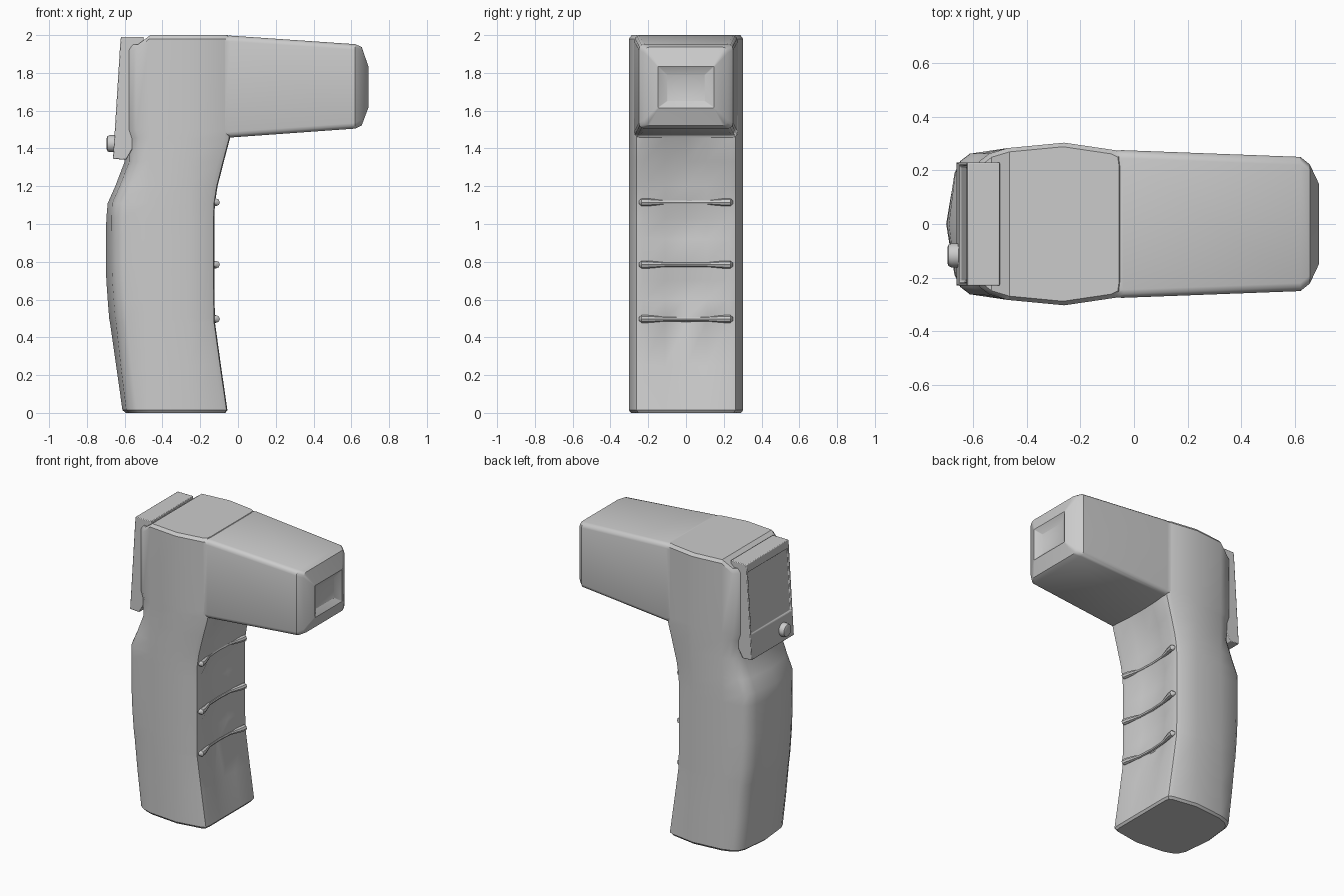
import bpy, bmesh, math

if "Cube" in bpy.data.objects:
    bpy.data.objects.remove(bpy.data.objects["Cube"])


def make_object(name, bm):
    bmesh.ops.recalc_face_normals(bm, faces=bm.faces)
    mesh = bpy.data.meshes.new(name)
    bm.to_mesh(mesh)
    bm.free()
    ob = bpy.data.objects.new(name, mesh)
    bpy.context.collection.objects.link(ob)
    return ob


def smooth(ob, angle=30):
    bpy.ops.object.select_all(action='DESELECT')
    ob.select_set(True)
    bpy.context.view_layer.objects.active = ob
    bpy.ops.object.shade_smooth_by_angle(angle=math.radians(angle))


def loft(bm, rings):
    loops = [[bm.verts.new(p) for p in ring] for ring in rings]
    n = len(loops[0])
    for a, b in zip(loops, loops[1:]):
        for i in range(n):
            j = (i + 1) % n
            bm.faces.new((a[i], a[j], b[j], b[i]))
    return loops


def strip_cap(bm, loop):
    # loop[0] and loop[n/2] lie on the mirror plane
    n = len(loop)
    bm.faces.new((loop[0], loop[1], loop[-1]))
    for i in range(1, n // 2 - 1):
        bm.faces.new((loop[i], loop[i + 1], loop[n - i - 1], loop[n - i]))
    bm.faces.new((loop[n // 2 - 1], loop[n // 2], loop[n // 2 + 1]))


# Handle and head: horizontal sections, mirrored in y
def handle_ring(z, front, back, groove, ridge, inset=1.0, drop=0.0):
    half = [(front - groove, 0), (front - groove * 0.75, 0.11), (front, 0.225),
            (front - 0.005, 0.262), (front - 0.03, 0.275), (-0.26, 0.303),
            (-0.47, 0.283), (back + ridge + 0.05, 0.262),
            (back + ridge + 0.015, 0.235), (back + ridge * 0.8, 0.19), (back, 0)]
    full = half + [(x, -y) for x, y in reversed(half[1:-1])]
    return [((x + 0.35) * inset - 0.35, y * inset,
             z - (drop if x < -0.48 else 0)) for x, y in full]


sections = [  # z, front, back, finger groove depth, back ridge height
    (0.0, -0.055, -0.605, 0.0, 0.025, 0.96), (0.015, -0.056, -0.612, 0.0, 0.025),
    (0.25, -0.09, -0.645, 0.015, 0.03), (0.48, -0.122, -0.678, 0.035, 0.04),
    (0.50, -0.122, -0.682, 0.02, 0.04), (0.60, -0.124, -0.69, 0.035, 0.04),
    (0.70, -0.125, -0.697, 0.05, 0.04), (0.79, -0.125, -0.70, 0.02, 0.04),
    (0.92, -0.125, -0.70, 0.04, 0.04), (1.03, -0.125, -0.697, 0.05, 0.035),
    (1.11, -0.122, -0.69, 0.02, 0.03), (1.20, -0.108, -0.65, 0.03, 0.03),
    (1.33, -0.075, -0.60, 0.04, 0.03), (1.455, -0.042, -0.595, 0.02, 0.02),
    (1.50, -0.04, -0.60, 0.0, 0.01), (1.98, -0.04, -0.60, 0.0, 0.01, 1.0, 0.06),
    (2.0, -0.04, -0.60, 0.0, 0.01, 0.95, 0.05)]
bm = bmesh.new()
loops = loft(bm, [handle_ring(*s) for s in sections])
strip_cap(bm, loops[0])
strip_cap(bm, loops[-1])
body = make_object("body", bm)


# Barrel: rounded rectangles along x, ending in a shallow recess
def barrel_ring(x, z0, z1, hw, r):
    pts = []
    for cy, cz, start in ((hw - r, z1 - r, 0), (r - hw, z1 - r, 90),
                          (r - hw, z0 + r, 180), (hw - r, z0 + r, 270)):
        for k in range(4):
            a = math.radians(start + 30 * k)
            pts.append((x, cy + r * math.cos(a), cz + r * math.sin(a)))
    return pts


bm = bmesh.new()
loops = loft(bm, [barrel_ring(*s) for s in (
    (-0.09, 1.47, 1.995, 0.274, 0.03), (-0.04, 1.458, 1.997, 0.275, 0.03),
    (0.62, 1.505, 1.952, 0.25, 0.03), (0.655, 1.522, 1.937, 0.222, 0.03),
    (0.69, 1.615, 1.835, 0.148, 0.004), (0.662, 1.65, 1.79, 0.10, 0.003))])
bm.faces.new(loops[0])
bm.faces.new(loops[-1])
barrel = make_object("barrel", bm)

# Join barrel and body into one skin
union = body.modifiers.new("join", 'BOOLEAN')
union.operation = 'UNION'
union.solver = 'EXACT'
union.object = barrel
bpy.ops.object.select_all(action='DESELECT')
body.select_set(True)
bpy.context.view_layer.objects.active = body
bpy.ops.object.modifier_apply(modifier="join")
bpy.data.objects.remove(barrel)
smooth(body)

# Finger ridges: thin lips that dip toward the middle
for i, z in enumerate((0.497, 0.785, 1.115)):
    bm = bmesh.new()
    rings = []
    for y, x, h in ((-0.25, -0.125, 0.008), (-0.235, -0.116, 0.02), (-0.2, -0.121, 0.02),
                    (-0.11, -0.144, 0.012), (0, -0.15, 0.012), (0.11, -0.144, 0.012),
                    (0.2, -0.121, 0.02), (0.235, -0.116, 0.02), (0.25, -0.125, 0.008)):
        rings.append([(x + h * math.cos(k * math.pi / 4), y,
                       z + h * math.sin(k * math.pi / 4)) for k in range(8)])
    loops = loft(bm, rings)
    bm.faces.new(loops[0])
    bm.faces.new(loops[-1])
    smooth(make_object("finger_ridge_%d" % (i + 1), bm), 40)

# Display housing on the back, with a sunken screen
profile = [(-0.62, 1.99), (-0.624, 1.95), (-0.652, 1.50), (-0.662, 1.345),
           (-0.592, 1.34), (-0.53, 1.45), (-0.50, 1.99)]
bm = bmesh.new()
loops = loft(bm, [[(x, y, z) for x, z in profile] for y in (-0.23, 0.23)])
for loop in loops:
    bm.faces.new(loop)
bm.normal_update()
bmesh.ops.recalc_face_normals(bm, faces=bm.faces)
screen = min((f for f in bm.faces if f.normal.x < -0.9), key=lambda f: -f.calc_area())
bmesh.ops.inset_individual(bm, faces=[screen], thickness=0.02)
bmesh.ops.inset_individual(bm, faces=[screen], thickness=0.004, depth=-0.008)
housing = make_object("display_housing", bm)
bevel = housing.modifiers.new("soft_edges", 'BEVEL')
bevel.width = 0.012
bevel.segments = 2
bevel.limit_method = 'ANGLE'
bevel.angle_limit = math.radians(60)
smooth(housing)

# Round button under the screen
bm = bmesh.new()
rings = [[(x, -0.117 + r * math.cos(a), 1.425 + r * math.sin(a))
          for a in (k * math.tau / 24 for k in range(24))]
         for x, r in ((-0.64, 0.045), (-0.68, 0.045), (-0.691, 0.04), (-0.695, 0.03))]
loops = loft(bm, rings)
bm.faces.new(loops[0])
bm.faces.new(loops[-1])
smooth(make_object("button", bm), 40)
